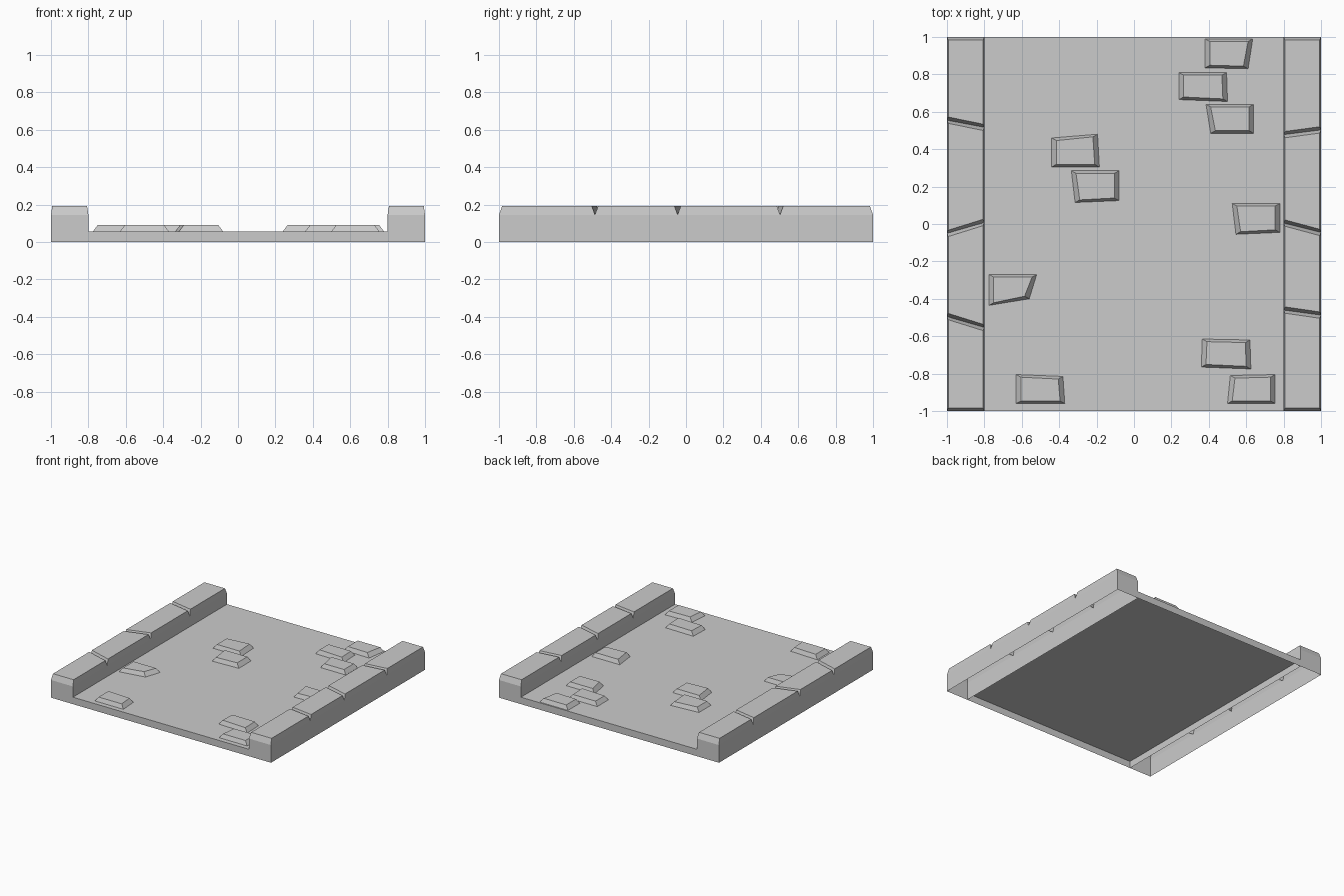
import bpy, bmesh

if "Cube" in bpy.data.objects:
    bpy.data.objects.remove(bpy.data.objects["Cube"])


def frustum(bm, base, z0, z1, ix=0.0, iy=0.0, cap=True):
    """Open-bottomed block; base corners run BL, BR, TR, TL and the top is inset."""
    signs = [(1, 1), (-1, 1), (-1, -1), (1, -1)]
    lo = [bm.verts.new((x, y, z0)) for x, y in base]
    hi = [bm.verts.new((x + sx * ix, y + sy * iy, z1))
          for (x, y), (sx, sy) in zip(base, signs)]
    for i in range(4):
        j = (i + 1) % 4
        bm.faces.new((lo[i], lo[j], hi[j], hi[i]))
    if cap:
        bm.faces.new(hi)


def make_object(name, bm):
    bmesh.ops.remove_doubles(bm, verts=bm.verts, dist=1e-5)
    mesh = bpy.data.meshes.new(name)
    bm.to_mesh(mesh)
    bm.free()
    bpy.context.collection.objects.link(bpy.data.objects.new(name, mesh))


FLOOR_Z, BRICK_Z, JOINT_Z, CURB_Z = 0.057, 0.09, 0.145, 0.192

# Road slab, a shallow shell open underneath
bm = bmesh.new()
frustum(bm, [(-0.8, -1), (0.8, -1), (0.8, 1), (-0.8, 1)], 0, FLOOR_Z)
make_object("road_slab", bm)


# Curbs: plain walls below, a row of tapered stones with slanted joints above
def curb(name, xl, xr, joints):
    bm = bmesh.new()
    frustum(bm, [(xl, -1), (xr, -1), (xr, 1), (xl, 1)], 0, JOINT_Z, cap=False)
    cuts = [(-1, -1)] + joints + [(1, 1)]
    for (l0, r0), (l1, r1) in zip(cuts, cuts[1:]):
        frustum(bm, [(xl, l0), (xr, r0), (xr, r1), (xl, l1)],
                JOINT_Z, CURB_Z, 0.007, 0.017)
    make_object(name, bm)


curb("left_curb", -1, -0.8, [(-0.495, -0.553), (-0.05, 0.008), (0.555, 0.517)])
curb("right_curb", 0.8, 1, [(-0.46, -0.487), (0.005, -0.045), (0.478, 0.503)])

# Raised paving stones, each an uneven quad
STONES = [
    [(0.38, 0.835), (0.61, 0.83), (0.635, 0.99), (0.38, 0.99)],
    [(0.24, 0.665), (0.50, 0.655), (0.495, 0.81), (0.24, 0.81)],
    [(0.41, 0.485), (0.64, 0.485), (0.64, 0.64), (0.385, 0.64)],
    [(-0.44, 0.305), (-0.185, 0.305), (-0.195, 0.48), (-0.44, 0.46)],
    [(-0.315, 0.115), (-0.08, 0.125), (-0.08, 0.285), (-0.335, 0.285)],
    [(0.545, -0.055), (0.78, -0.045), (0.78, 0.11), (0.525, 0.11)],
    [(-0.775, -0.435), (-0.56, -0.40), (-0.52, -0.27), (-0.775, -0.27)],
    [(0.36, -0.765), (0.625, -0.775), (0.62, -0.62), (0.365, -0.615)],
    [(-0.63, -0.96), (-0.37, -0.96), (-0.38, -0.815), (-0.63, -0.805)],
    [(0.50, -0.96), (0.755, -0.96), (0.755, -0.805), (0.515, -0.81)],
]
for i, quad in enumerate(STONES, 1):
    bm = bmesh.new()
    frustum(bm, quad, FLOOR_Z, BRICK_Z, 0.025, 0.014)
    make_object(f"paving_stone_{i}", bm)
